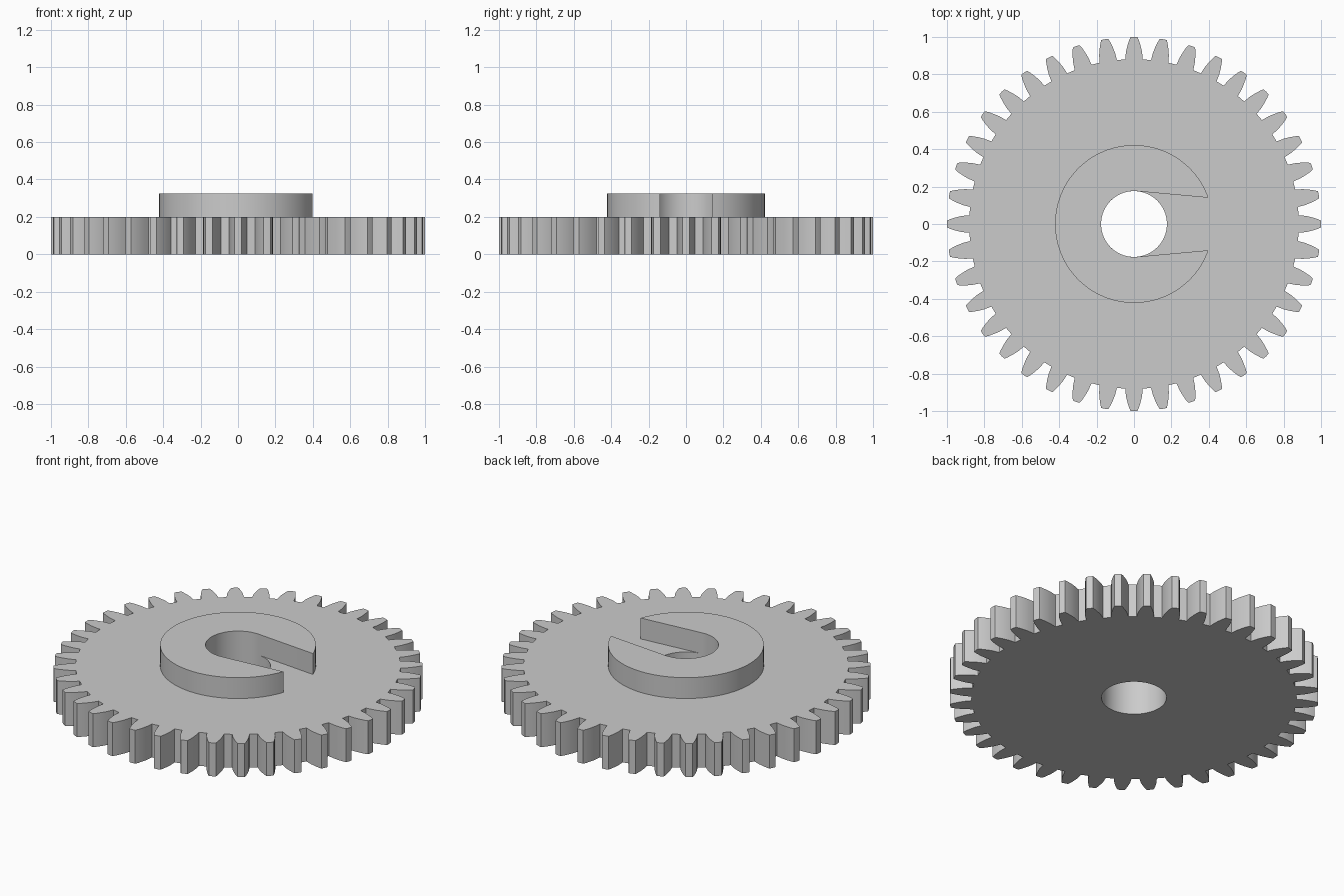
import bpy, math

if "Cube" in bpy.data.objects:
    bpy.data.objects.remove(bpy.data.objects["Cube"], do_unlink=True)

TEETH = 40
BORE = 0.176
HUB = 0.422
GEAR_TOP = 0.2
HUB_TOP = 0.325

grey = bpy.data.materials.new("plain grey")
grey.use_nodes = True
colour = (0.6, 0.6, 0.6, 1)
grey.diffuse_color = colour
grey.node_tree.nodes["Principled BSDF"].inputs["Base Color"].default_value = colour


def arc(radius, start, end, steps):
    """Points on an arc, both ends included."""
    angles = [start + (end - start) * i / steps for i in range(steps + 1)]
    return [(radius * math.cos(a), radius * math.sin(a)) for a in angles]


def plate(name, loops, bottom, top):
    """Extrude closed outlines (inner loops become holes) into a solid."""
    curve = bpy.data.curves.new(name, "CURVE")
    curve.dimensions = "2D"
    curve.fill_mode = "BOTH"
    curve.extrude = (top - bottom) / 2
    for loop in loops:
        spline = curve.splines.new("POLY")
        spline.points.add(len(loop) - 1)
        for point, (x, y) in zip(spline.points, loop):
            point.co = (x, y, 0, 1)
        spline.use_cyclic_u = True
    curve.materials.append(grey)
    obj = bpy.data.objects.new(name, curve)
    bpy.context.collection.objects.link(obj)
    obj.location.z = (top + bottom) / 2
    bpy.ops.object.select_all(action="DESELECT")
    obj.select_set(True)
    bpy.context.view_layer.objects.active = obj
    bpy.ops.object.convert(target="MESH")
    obj = bpy.context.object
    # weld caps to walls so the solid is closed
    bpy.ops.object.mode_set(mode="EDIT")
    bpy.ops.mesh.select_all(action="SELECT")
    bpy.ops.mesh.remove_doubles(threshold=0.0001)
    bpy.ops.mesh.normals_make_consistent(inside=False)
    bpy.ops.object.mode_set(mode="OBJECT")
    bpy.ops.object.shade_smooth_by_angle(angle=math.radians(20))
    return obj


# Toothed wheel: one curved flank, mirrored and repeated round the rim
flank = [(0.88, 0.047), (0.92, 0.043), (0.95, 0.036), (0.98, 0.027), (0.999, 0.019)]
tooth = [(r, -w) for r, w in flank] + [(1.0, 0)] + [(r, w) for r, w in reversed(flank)]
rim = []
for i in range(TEETH):
    a = math.tau * i / TEETH
    c, s = math.cos(a), math.sin(a)
    rim += [(x * c - y * s, x * s + y * c) for x, y in tooth]
bore = arc(BORE, 0, math.tau, 96)[:-1]
plate("toothed_wheel", [rim, bore], 0, GEAR_TOP)

# Raised hub: ring opened on one side by a tapering slot tangent to the bore
mouth = math.atan2(0.14, 0.397)
tangent = math.radians(84.7)
outer = arc(HUB, mouth, math.tau - mouth, 96)
inner = arc(BORE, math.tau - tangent, tangent, 52)
plate("slotted_hub", [outer + inner], GEAR_TOP, HUB_TOP)
